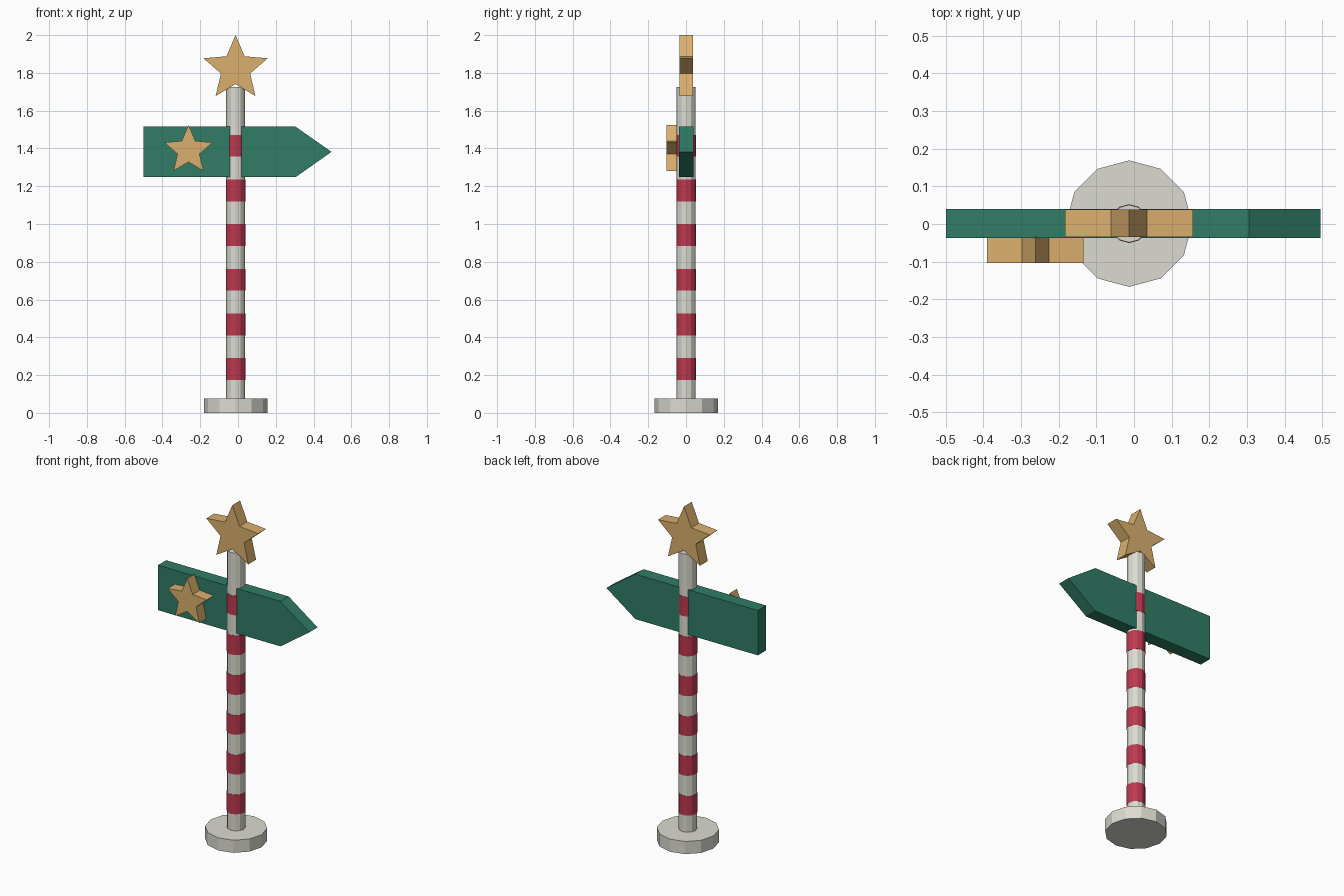
import bpy
from math import sin, cos, pi

cube = bpy.data.objects.get("Cube")
if cube:
    bpy.data.objects.remove(cube, do_unlink=True)

CX, CY = -0.013, 0.001  # axis of the post


def make_material(name, srgb):
    color = [((c + 0.055) / 1.055) ** 2.4 for c in srgb] + [1]
    mat = bpy.data.materials.new(name)
    mat.use_nodes = True
    mat.diffuse_color = color
    mat.node_tree.nodes["Principled BSDF"].inputs["Base Color"].default_value = color
    return mat


white = make_material("off white", (0.86, 0.86, 0.82))
red = make_material("red", (0.74, 0.22, 0.31))
green = make_material("green", (0.19, 0.49, 0.40))
gold = make_material("gold", (0.86, 0.69, 0.43))


def cylinder(name, radius, z0, z1, mat):
    bpy.ops.mesh.primitive_cylinder_add(vertices=12, radius=radius, depth=z1 - z0,
                                        location=(CX, CY, (z0 + z1) / 2))
    obj = bpy.context.object
    obj.name = name
    obj.data.materials.append(mat)
    return obj


def plate(name, outline, y0, y1, mat):
    """Extrude an outline of (x, z) points from y0 to y1."""
    n = len(outline)
    verts = [(x, y, z) for y in (y0, y1) for x, z in outline]
    faces = [tuple(range(n)), tuple(reversed(range(n, 2 * n)))]
    faces += [(i, i + n, (i + 1) % n + n, (i + 1) % n) for i in range(n)]
    mesh = bpy.data.meshes.new(name)
    mesh.from_pydata(verts, [], faces)
    mesh.materials.append(mat)
    obj = bpy.data.objects.new(name, mesh)
    bpy.context.collection.objects.link(obj)
    return obj


def star(name, x, z, radius, y0, y1):
    outline = []
    for i in range(10):
        r = radius if i % 2 == 0 else radius * 0.455
        a = pi / 2 + i * pi / 5
        outline.append((x + r * cos(a), z + r * sin(a)))
    # reversed so the front face looks towards -y
    return plate(name, outline, y0, y1, gold)


# Foot and post
cylinder("base", 0.168, 0, 0.075, white)
cylinder("post", 0.05, 0.05, 1.725, white)

# Painted bands around the post
for i in range(6):
    z = 0.174 + i * 0.2365
    cylinder(f"post_band_{i + 1}", 0.0515, z, z + 0.116, red)

# Arrow-shaped sign board
arrow = [(-0.5, 1.248), (0.305, 1.248), (0.495, 1.382), (0.305, 1.515), (-0.5, 1.515)]
plate("arrow_sign", arrow, -0.037, 0.04, green)

# Star ornaments on the sign and on top of the post
star("sign_star", -0.262, 1.39, 0.135, -0.103, -0.035)
star("top_star", CX, 1.822, 0.179, -0.035, 0.038)
